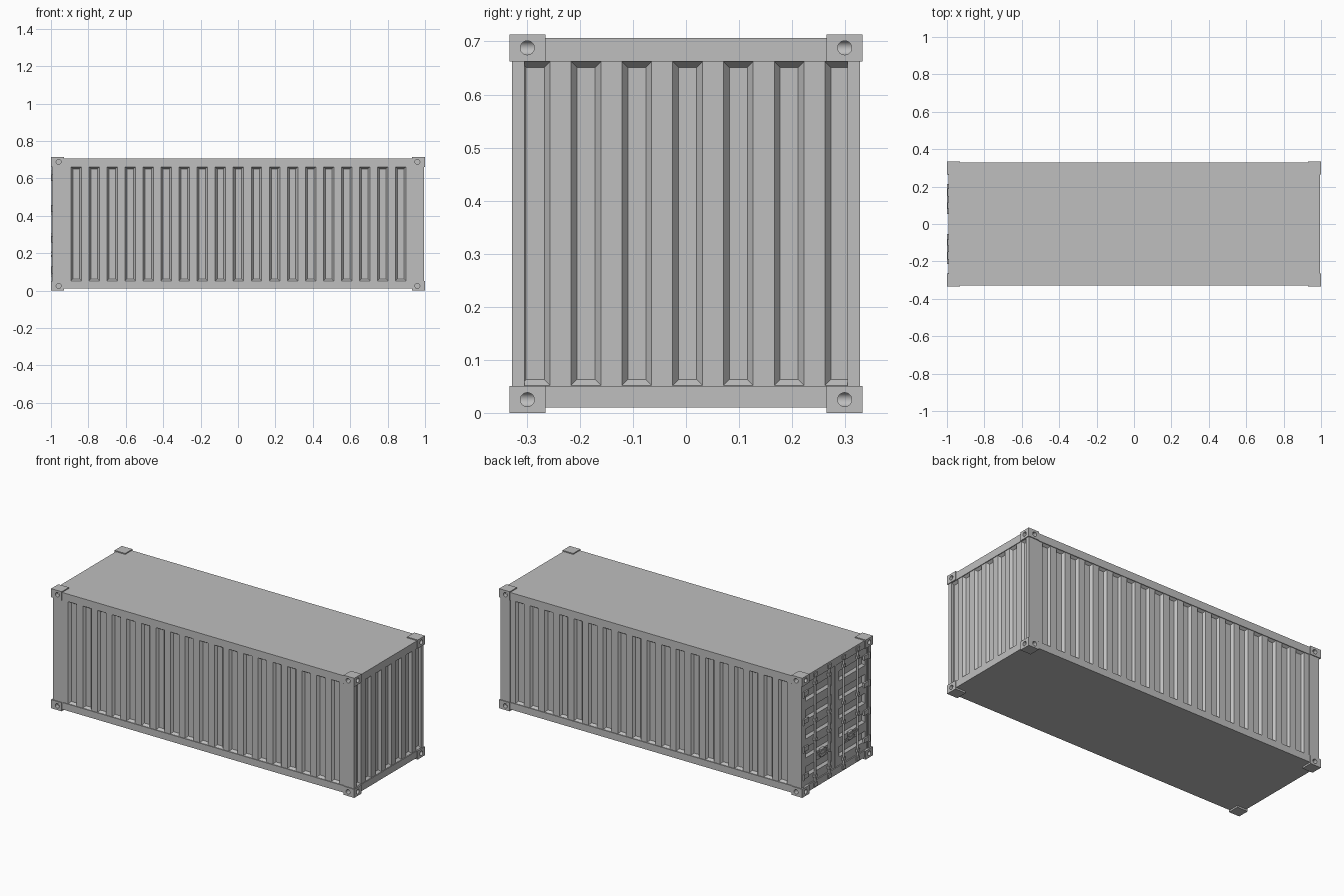
import bpy, bmesh, math
from mathutils import Vector, Matrix

cube = bpy.data.objects.get("Cube")
if cube:
    bpy.data.objects.remove(cube, do_unlink=True)

grey = bpy.data.materials.new("container_grey")
grey.use_nodes = True
GREY = (0.52, 0.52, 0.52, 1)
grey.diffuse_color = GREY
grey.node_tree.nodes["Principled BSDF"].inputs["Base Color"].default_value = GREY

HEIGHT = 0.713
MID = HEIGHT / 2
HALF_Y = 0.328
FRONT_X, DOOR_X = 0.995, -0.992
SLOPE, DEPTH, INSET = 0.011, 0.014, 0.004
X, Y, Z = Vector((1, 0, 0)), Vector((0, 1, 0)), Vector((0, 0, 1))


def finish(name, bm):
    mesh = bpy.data.meshes.new(name)
    bm.to_mesh(mesh)
    bm.free()
    mesh.materials.append(grey)
    ob = bpy.data.objects.new(name, mesh)
    bpy.context.collection.objects.link(ob)
    return ob


def add_box(bm, lo, hi):
    lo, hi = Vector(lo), Vector(hi)
    m = Matrix.Translation((lo + hi) / 2) @ Matrix.Diagonal((*(hi - lo), 1))
    bmesh.ops.create_cube(bm, size=1, matrix=m)


def add_rod(bm, a, b, radius, sides=12):
    a, b = Vector(a), Vector(b)
    rot = (b - a).to_track_quat('Z', 'Y').to_matrix().to_4x4()
    bmesh.ops.create_cone(bm, cap_ends=True, segments=sides, radius1=radius, radius2=radius,
                          depth=(b - a).length, matrix=Matrix.Translation((a + b) / 2) @ rot)


def smooth(ob):
    bpy.ops.object.select_all(action='DESELECT')
    ob.select_set(True)
    bpy.context.view_layer.objects.active = ob
    bpy.ops.object.shade_smooth_by_angle(angle=math.radians(35))


def pocket_panel(name, origin, u, v, u_range, v_range, centres, half, pocket_v):
    """Flat sheet with a row of bevelled recesses spaced along u."""
    n = u.cross(v)
    bm = bmesh.new()

    def quad(*pts):
        bm.faces.new([bm.verts.new(origin + u * a + v * b - n * d) for a, b, d in pts])

    def flat(a0, a1, b0, b1, d=0):
        quad((a0, b0, d), (a1, b0, d), (a1, b1, d), (a0, b1, d))

    p0, p1 = pocket_v
    cursor = u_range[0]
    for c in centres:
        a0, a1 = c - half, c + half
        flat(cursor, a0, *v_range)
        flat(a0, a1, v_range[0], p0)
        flat(a0, a1, p1, v_range[1])
        outer = [(a0, p0, 0), (a1, p0, 0), (a1, p1, 0), (a0, p1, 0)]
        i0, i1, j0, j1 = a0 + SLOPE, a1 - SLOPE, p0 + SLOPE, p1 - SLOPE
        inner = [(i0, j0, DEPTH), (i1, j0, DEPTH), (i1, j1, DEPTH), (i0, j1, DEPTH)]
        quad(*inner)
        for k in range(4):
            m = (k + 1) % 4
            quad(outer[k], outer[m], inner[m], inner[k])
        cursor = a1
    flat(cursor, u_range[1], *v_range)
    bmesh.ops.remove_doubles(bm, verts=bm.verts, dist=1e-5)
    return finish(name, bm)


# Roof and floor slabs, notched at the corners for the castings
def slab(name, z0, z1):
    bm = bmesh.new()
    nx, ny = 0.93, 0.265
    corners = [(FRONT_X, -ny), (FRONT_X, ny), (nx, ny), (nx, HALF_Y), (-nx, HALF_Y), (-nx, ny),
               (DOOR_X, ny), (DOOR_X, -ny), (-nx, -ny), (-nx, -HALF_Y), (nx, -HALF_Y), (nx, -ny)]
    face = bm.faces.new([bm.verts.new((a, b, z0)) for a, b in corners])
    top = bmesh.ops.extrude_face_region(bm, geom=[face])
    bmesh.ops.translate(bm, vec=(0, 0, z1 - z0),
                        verts=[g for g in top["geom"] if isinstance(g, bmesh.types.BMVert)])
    bmesh.ops.recalc_face_normals(bm, faces=bm.faces)
    return finish(name, bm)


slab("floor_frame", 0.01, 0.051)
slab("roof_frame", 0.662, 0.707)

# Corner posts
bm = bmesh.new()
for s in (-1, 1):
    ys = sorted((s * 0.304, s * HALF_Y))
    add_box(bm, (0.93, ys[0], 0.05), (FRONT_X, ys[1], 0.663))
    add_box(bm, (DOOR_X, ys[0], 0.05), (-0.926, ys[1], 0.663))
finish("corner_posts", bm)

# Corner castings with two meeting holes, mirrored to all eight corners
bm = bmesh.new()
add_box(bm, (0.93, 0.265, 0.662 - MID), (1, 0.333, MID))
casting = finish("corner_castings", bm)
casting.location.z = MID
hole_z = 0.688
for a, b in (((1.02, 0.299, hole_z), (0.958, 0.299, hole_z)),
             ((0.959, 0.35, hole_z), (0.959, 0.28, hole_z))):
    bm = bmesh.new()
    add_rod(bm, a, b, 0.0132, 24)
    cutter = finish("hole_cutter", bm)
    cutter.hide_render = True
    mod = casting.modifiers.new("hole", 'BOOLEAN')
    mod.operation, mod.solver, mod.object = 'DIFFERENCE', 'EXACT', cutter
    bpy.context.view_layer.objects.active = casting
    bpy.ops.object.modifier_apply(modifier=mod.name)
    bpy.data.objects.remove(cutter, do_unlink=True)
smooth(casting)
mirror = casting.modifiers.new("all_corners", 'MIRROR')
mirror.use_axis = (True, True, True)
mirror.use_clip = False
mirror.use_mirror_merge = False

# Corrugated side and end walls
wall_z, pocket_z = (0.04, 0.67), (0.052, 0.662)
side = [0.0025 + 0.0964 * k for k in range(-9, 10)]
end = [0.003 + 0.0957 * k for k in range(-3, 4)]
wall_y = HALF_Y - INSET
pocket_panel("front_wall", -Y * wall_y, X, Z, (-0.94, 0.94), wall_z, side, 0.028, pocket_z)
pocket_panel("back_wall", Y * wall_y, -X, Z, (-0.94, 0.94), wall_z,
             [-c for c in reversed(side)], 0.028, pocket_z)
pocket_panel("end_wall", X * (FRONT_X - INSET), Y, Z, (-0.32, 0.32), wall_z, end, 0.028, pocket_z)

# Two doors with horizontal recesses
door_face = DOOR_X + 0.007
rows = [MID + 0.113 * k for k in range(-2, 3)]
for label, s in (("back", 1), ("front", -1)):
    pocket_panel(label + "_door", X * door_face, Z, Y, wall_z, sorted((0, s * 0.32)),
                 rows, 0.03, sorted((s * 0.035, s * 0.28)))

# Door seal along the centre and around the edges
bm = bmesh.new()
add_box(bm, (door_face - 0.003, -0.007, 0.05), (door_face + 0.005, 0.007, 0.663))
for s in (-1, 1):
    ys = sorted((s * 0.296, s * 0.305))
    add_box(bm, (door_face - 0.003, ys[0], 0.05), (door_face + 0.005, ys[1], 0.663))
finish("door_seals", bm)

# Locking bars, brackets, keepers and handles
bars, fittings, handles = bmesh.new(), bmesh.new(), bmesh.new()
bar_x = -0.992
for s in (-1, 1):
    for y in (s * 0.068, s * 0.2):
        add_rod(bars, (bar_x, y, 0.03), (bar_x, y, 0.685), 0.006)
        for z in (0.03, 0.685):
            add_box(fittings, (-0.999, y - 0.014, z - 0.011), (-0.985, y + 0.014, z + 0.011))
        for z in (0.08, 0.3, 0.415, 0.635):
            add_box(fittings, (-0.999, y - 0.011, z - 0.008), (door_face + 0.003, y + 0.011, z + 0.008))
    for inner, outer, z in ((0.068, 0.165, 0.185), (0.1, 0.2, 0.205)):
        ys = sorted((s * inner, s * outer))
        add_box(handles, (-1, ys[0], z - 0.005), (-0.994, ys[1], z + 0.005))
    ys = sorted((s * 0.115, s * 0.15))
    add_box(handles, (-0.997, ys[0], 0.172), (door_face + 0.003, ys[1], 0.218))
smooth(finish("locking_bars", bars))
finish("bar_brackets", fittings)
finish("door_handles", handles)

# Hinges
bm = bmesh.new()
for s in (-1, 1):
    for z in (0.11, 0.274, 0.439, 0.603):
        ys = sorted((s * 0.262, s * 0.31))
        add_box(bm, (-0.994, ys[0], z - 0.013), (door_face + 0.003, ys[1], z + 0.013))
        add_rod(bm, (-0.993, s * 0.31, z - 0.018), (-0.993, s * 0.31, z + 0.018), 0.006)
smooth(finish("door_hinges", bm))
